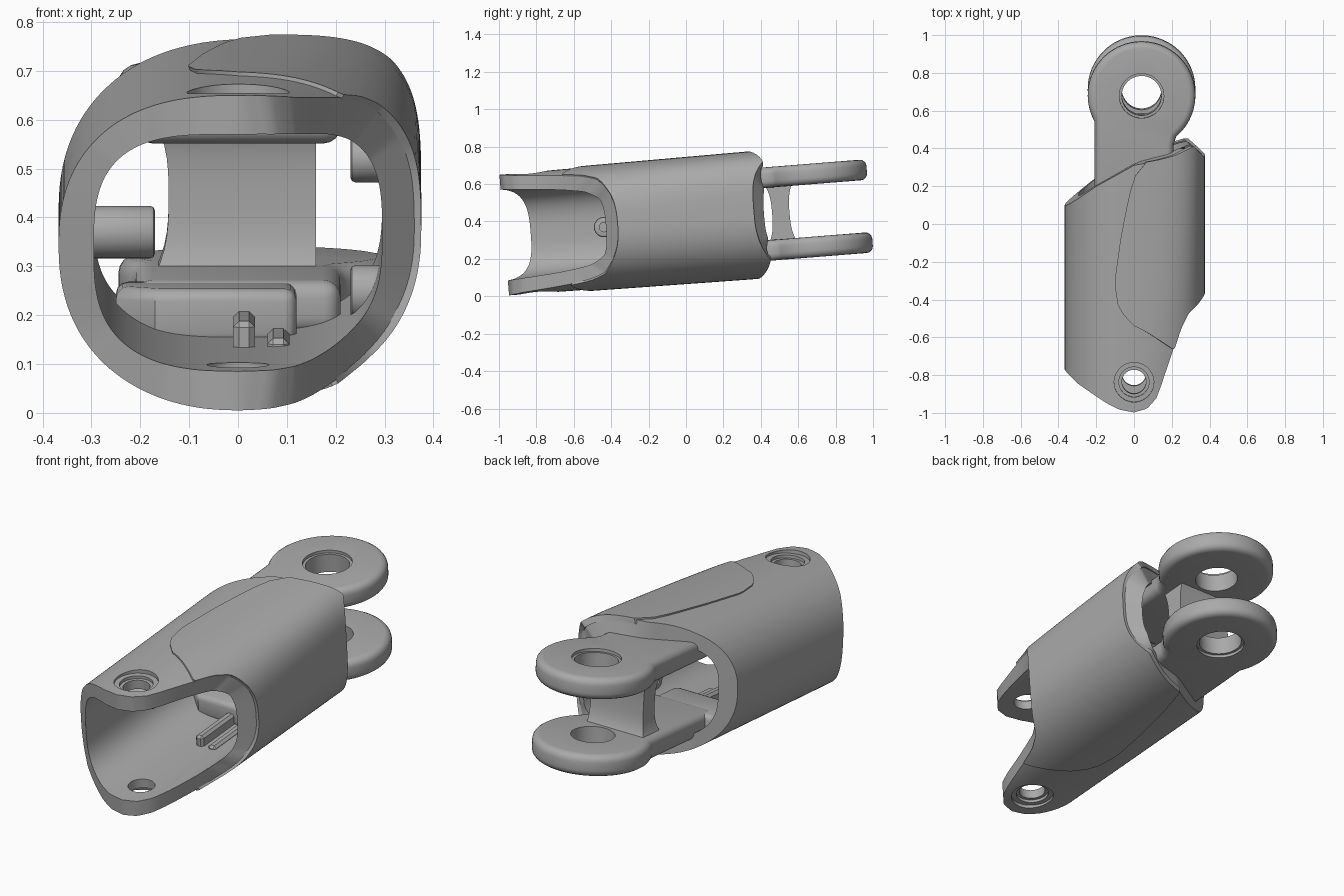
import bpy, bmesh, math
from mathutils import Matrix

if "Cube" in bpy.data.objects:
    bpy.data.objects.remove(bpy.data.objects["Cube"])

TILT = Matrix.Translation((0, 0, 0.405)) @ Matrix.Rotation(math.atan(0.08), 4, 'X')
grey = bpy.data.materials.new("plain grey")
grey.diffuse_color = (0.4, 0.4, 0.4, 1)
grey.use_nodes = True
grey.node_tree.nodes["Principled BSDF"].inputs["Base Color"].default_value = grey.diffuse_color
parts = []


def lerp(points, x):
    """Piecewise linear curve through (x, y) points."""
    if x <= points[0][0]:
        return points[0][1]
    for (x0, y0), (x1, y1) in zip(points, points[1:]):
        if x <= x1:
            return y0 + (y1 - y0) * (x - x0) / (x1 - x0)
    return points[-1][1]


def make(name, bm, keep=True):
    bmesh.ops.recalc_face_normals(bm, faces=bm.faces)
    me = bpy.data.meshes.new(name)
    bm.to_mesh(me)
    bm.free()
    ob = bpy.data.objects.new(name, me)
    bpy.context.collection.objects.link(ob)
    if keep:
        me.materials.append(grey)
        parts.append(ob)
    return ob


def apply_mod(ob, kind, **settings):
    m = ob.modifiers.new(kind, kind)
    for k, v in settings.items():
        setattr(m, k, v)
    bpy.context.view_layer.objects.active = ob
    bpy.ops.object.modifier_apply(modifier=m.name)


def bevel(ob, width, segments=4):
    apply_mod(ob, 'BEVEL', width=width, segments=segments, limit_method='ANGLE',
              angle_limit=math.radians(50))


def cylinder(name, pos, r, depth, axis='Z', keep=True):
    bm = bmesh.new()
    rot = Matrix.Rotation(math.pi / 2, 4, 'Y') if axis == 'X' else Matrix()
    bmesh.ops.create_cone(bm, cap_ends=True, segments=40, radius1=r, radius2=r,
                          depth=depth, matrix=Matrix.Translation(pos) @ rot)
    return make(name, bm, keep)


def drill(ob, pos, r, depth, axis='Z'):
    cut = cylinder("cutter", pos, r, depth, axis, False)
    cut.hide_render = True
    apply_mod(ob, 'BOOLEAN', object=cut, operation='DIFFERENCE', solver='EXACT')
    bpy.data.objects.remove(cut)


def prism(name, outline, z0, z1):
    bm = bmesh.new()
    face = bm.faces.new([bm.verts.new((x, y, z0)) for x, y in outline])
    ext = bmesh.ops.extrude_face_region(bm, geom=[face])
    for v in ext['geom']:
        if isinstance(v, bmesh.types.BMVert):
            v.co.z = z1
    return make(name, bm)


def oval(th, a, b, n):
    c, s = math.cos(th), math.sin(th)
    return (math.copysign(a * abs(c) ** (2 / n), c),
            math.copysign(b * abs(s) ** (2 / n), s))


def outer(th, y, grow):
    t = min(1, max(0, (y + 0.8) / 1.1))
    n = 2.3 + (1.5 * t if 0 < th < math.pi / 2 else 0)   # squarer upper right
    return oval(th, 0.367 + grow, 0.331 + 0.008 * y + grow, n)


def shell(name, thetas, closed, front, back, grow, inner, rows=14):
    """Curved wall whose ends follow front and back curves seen from above."""
    bm = bmesh.new()
    rings = []
    for th in thetas:
        x0 = oval(th, 0.37, 0.33, 2.3)[0]
        f, b = lerp(front, x0), lerp(back, x0)
        ring = []
        for j in range(rows + 1):
            y = f + (b - f) * j / rows
            x, z = outer(th, y, grow)
            ring.append(bm.verts.new((x, y, z)))
        for j in range(rows, -1, -1):
            x, z = inner(th)
            f, b = lerp(front, x if closed else x0), lerp(back, x if closed else x0)
            y = f + (b - f) * j / rows
            if not closed:
                x, z = outer(th, y, -0.02)
            ring.append(bm.verts.new((x, y, z)))
        rings.append(ring)
    k = len(rings[0])
    pairs = list(zip(rings, rings[1:])) + ([(rings[-1], rings[0])] if closed else [])
    for r0, r1 in pairs:
        for j in range(k):
            bm.faces.new((r0[j], r0[(j + 1) % k], r1[(j + 1) % k], r1[j]))
    if not closed:
        bm.faces.new(rings[0])
        bm.faces.new(rings[-1])
    return make(name, bm)


# Main tubular shell with two pivot ears at the front
SIDE = [(0.23, -0.53), (0.27, -0.45), (0.33, -0.4), (0.37, -0.36)]
FRONT = [(-0.37, -0.77), (-0.3, -0.83), (-0.15, -0.925), (-0.08, -0.96), (0, -0.975),
         (0.07, -0.955), (0.12, -0.9), (0.15, -0.82), (0.2, -0.64)] + SIDE
BACK = [(-0.37, 0.1), (-0.2, 0.225), (0.02, 0.35), (0.15, 0.385), (0.28, 0.43), (0.37, 0.36)]
N = 160
tube = shell("main_shell", [2 * math.pi * i / N - math.pi for i in range(N)], True,
             FRONT, BACK, 0, lambda th: oval(th, 0.295, 0.243, 3))
for s in (1, -1):
    drill(tube, (0, -0.815, s * 0.3), 0.064, 0.3)
    drill(tube, (0, -0.815, s * 0.355), 0.105, 0.1)
    drill(tube, (0, -0.815, s * 0.34), 0.08, 0.1)

# Raised side panel wrapping the right side, with a curved seam
seam_front = [(-0.1, -0.3), (-0.09, -0.39), (-0.06, -0.45), (0, -0.515), (0.1, -0.58),
              (0.2, -0.645)] + [(x, y - 0.006) for x, y in SIDE]
seam_back = [(-0.1, -0.27), (-0.07, -0.05), (-0.03, 0.16), (0.0, 0.28), (0.02, 0.356)] + \
            [(x, y + 0.006) for x, y in BACK[3:]]
lim = math.acos(-(0.1 / 0.37) ** 1.15)
shell("side_panel", [lim * (2 * i / 96 - 1) for i in range(97)], False,
      seam_front, seam_back, 0.008, lambda th: oval(th, 0.35, 0.31, 2.3))

# Two rear hinge lugs with arms reaching into the shell
arc = [math.radians(-50 + 258.7 * i / 56) for i in range(57)]
outline = [(0.04 + 0.285 * math.cos(a), 0.7 + 0.285 * math.sin(a)) for a in arc]
outline += [(-0.21, 0.05), (0.21, 0.05), (0.21, 0.44)]
for s, name in ((1, "upper_lug"), (-1, "lower_lug")):
    lug = prism(name, outline, s * 0.14, s * 0.25)
    bevel(lug, 0.035)
    drill(lug, (0.04, 0.7, s * 0.2), 0.105, 0.4)
    drill(lug, (0.04, 0.7, s * 0.26), 0.118, 0.05)

# Web joining the lugs, waisted in the middle
bm = bmesh.new()
loops = []
for i in range(13):
    u = i / 6 - 1
    flare = 0.03 * abs(u) ** 3
    x0, x1, y0, y1 = -0.142 - flare, 0.16, 0.462 - flare, 0.555 + flare
    loops.append([bm.verts.new((x, y, 0.16 * u))
                  for x, y in ((x0, y0), (x1, y0), (x1, y1), (x0, y1))])
for p, q in zip(loops, loops[1:]):
    for j in range(4):
        bm.faces.new((p[j], p[(j + 1) % 4], q[(j + 1) % 4], q[j]))
bm.faces.new(loops[0])
bm.faces.new(loops[-1])
make("web", bm)

# Thick block and guide rails on the inner floor
block = prism("floor_block", [(-0.25, -0.03), (-0.17, -0.1), (0.12, -0.1), (0.12, 0.2),
                              (-0.25, 0.12)], -0.26, -0.145)
bevel(block, 0.025, 3)
for x in (-0.01, 0.06):
    rail = prism("floor_rail", [(x, -0.36), (x + 0.045, -0.36), (x + 0.045, 0.0), (x, 0.0)],
                 -0.26, -0.19 if x < 0 else -0.225)
    bevel(rail, 0.012, 1)

# Inner pegs on the side walls
for name, pos, r, depth in (("left_peg", (-0.25, -0.44, 0), 0.054, 0.16),
                            ("right_upper_peg", (0.275, -0.1, 0.125), 0.05, 0.09),
                            ("right_lower_peg", (0.275, -0.1, -0.15), 0.055, 0.09)):
    peg = cylinder(name, pos, r, depth, 'X')
    bevel(peg, 0.01, 2)
    tip = pos[0] - math.copysign(depth / 2, pos[0])
    drill(peg, (tip, pos[1], pos[2]), 0.025, 0.08, 'X')

# Tilt everything and smooth the rounded surfaces
bpy.ops.object.select_all(action='DESELECT')
for ob in parts:
    ob.data.transform(TILT)
    ob.select_set(True)
bpy.context.view_layer.objects.active = parts[0]
bpy.ops.object.shade_smooth_by_angle(angle=math.radians(35))
